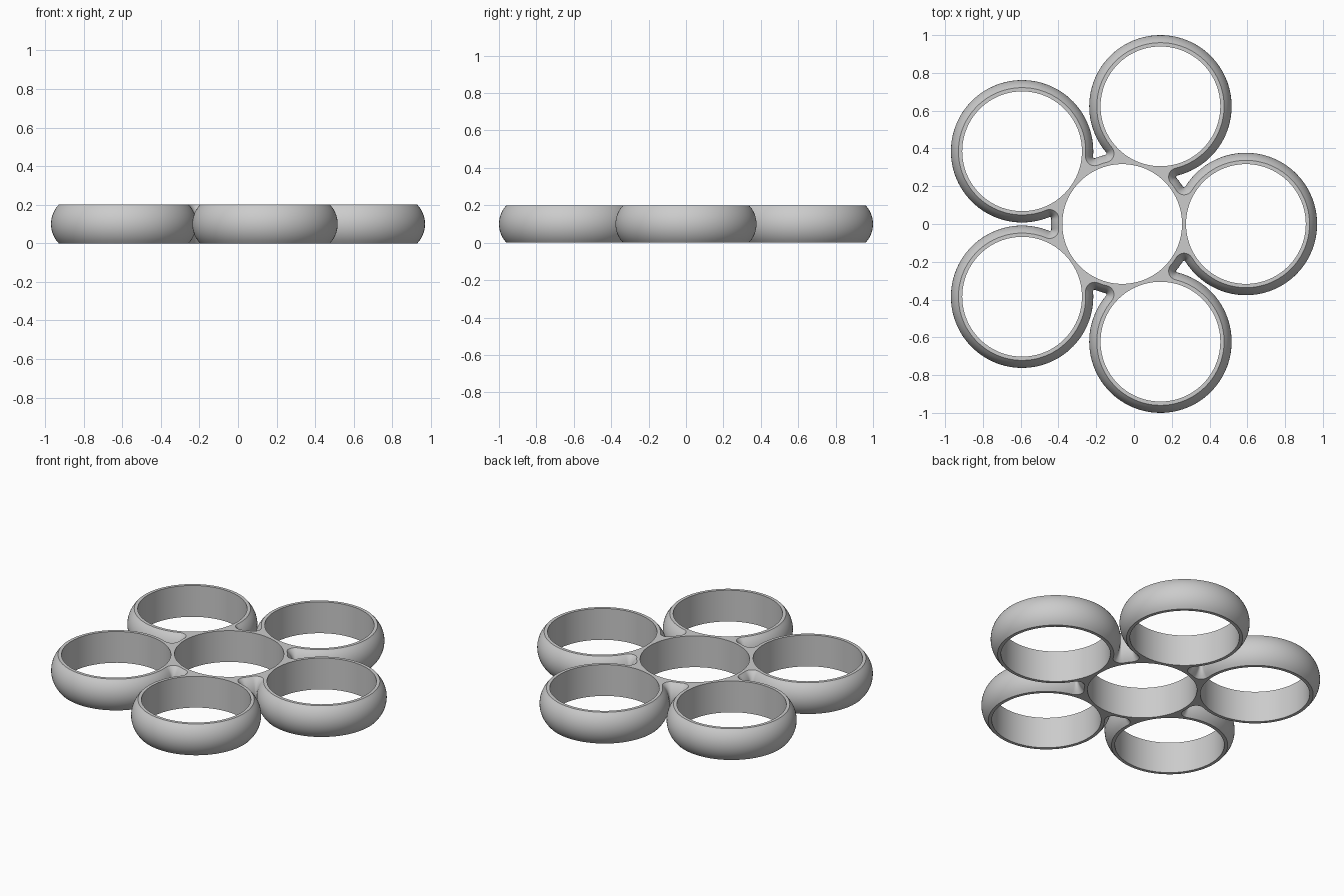
import bpy
import bmesh
from math import sin, cos, tau, pi, sqrt, atan2
from mathutils import Vector

cube = bpy.data.objects.get("Cube")
if cube:
    bpy.data.objects.remove(cube, do_unlink=True)

HEIGHT = 0.2
LOBES = 5
REACH = 0.655        # hub centre to lobe centre
HOLE = 0.317         # bore radius
RIM = 0.337          # radius of the flat rim edge
BULGE = 0.04         # how far the side swells at mid height
FILLET = 0.385       # distance from ring centres to fillet centres
HUB = Vector((-0.0625, 0))
RINGS = 14

grey = bpy.data.materials.new("grey_plastic")
grey.use_nodes = True
colour = (0.6, 0.6, 0.6, 1)
grey.diffuse_color = colour
grey.node_tree.nodes["Principled BSDF"].inputs["Base Color"].default_value = colour


def polar(angle, radius=1):
    return Vector((cos(angle), sin(angle))) * radius


def lobe_centre(i):
    return HUB + polar(tau * i / LOBES, REACH)


def arc(centre, start, end, steps, convex):
    """Outline points as (centre, direction, convex), without the last point."""
    return [(centre, polar(start + (end - start) * k / steps), convex)
            for k in range(steps)]


# Outline: lobe arc, fillet, hub arc, fillet, repeated round the hub
tip = atan2(sqrt(FILLET ** 2 - (REACH / 2) ** 2), REACH / 2)
pitch = tau / LOBES
outline = []
for i in range(LOBES):
    a = i * pitch
    left_fillet = HUB + polar(a + tip, FILLET)
    right_fillet = HUB + polar(a + pitch - tip, FILLET)
    outline += arc(lobe_centre(i), a - pi + tip, a + pi - tip, 80, True)
    outline += arc(left_fillet, a - tip, a + tip - pi, 12, False)
    outline += arc(HUB, a + tip, a + pitch - tip, 6, True)
    outline += arc(right_fillet, a + pitch - tip + pi, a + pitch + tip, 12, False)


def outline_point(item, radius, z):
    centre, direction, convex = item
    size = radius if convex else FILLET - radius
    p = centre + direction * size
    return (p.x, p.y, z)


# Solid body with rounded sides
bm = bmesh.new()
half = HEIGHT / 2
round_r = (half ** 2 + BULGE ** 2) / (2 * BULGE)
levels = []
for k in range(RINGS + 1):
    z = HEIGHT * k / RINGS
    radius = RIM + BULGE - round_r + sqrt(round_r ** 2 - (z - half) ** 2)
    levels.append([bm.verts.new(outline_point(p, radius, z)) for p in outline])
n = len(outline)
for low, high in zip(levels, levels[1:]):
    for j in range(n):
        m = (j + 1) % n
        bm.faces.new((low[j], low[m], high[m], high[j]))
bm.faces.new(levels[0][::-1])
bm.faces.new(levels[-1])
bmesh.ops.recalc_face_normals(bm, faces=bm.faces)
mesh = bpy.data.meshes.new("ring_body")
bm.to_mesh(mesh)
bm.free()
mesh.materials.append(grey)
body = bpy.data.objects.new("ring_body", mesh)
bpy.context.collection.objects.link(body)

# Bores through the hub and each lobe
bm = bmesh.new()
for c in [HUB] + [lobe_centre(i) for i in range(LOBES)]:
    made = bmesh.ops.create_cone(bm, cap_ends=True, segments=96, radius1=HOLE,
                                 radius2=HOLE, depth=HEIGHT * 2)
    bmesh.ops.translate(bm, verts=made["verts"], vec=(c.x, c.y, half))
mesh = bpy.data.meshes.new("bore_cutter")
bm.to_mesh(mesh)
bm.free()
mesh.materials.append(grey)
cutter = bpy.data.objects.new("bore_cutter", mesh)
cutter.hide_render = True
bpy.context.collection.objects.link(cutter)

cut = body.modifiers.new("bores", "BOOLEAN")
cut.operation = "DIFFERENCE"
cut.solver = "EXACT"
cut.object = cutter
bpy.ops.object.select_all(action="DESELECT")
bpy.context.view_layer.objects.active = body
body.select_set(True)
bpy.ops.object.modifier_apply(modifier=cut.name)
bpy.data.objects.remove(cutter, do_unlink=True)
bpy.ops.object.shade_smooth_by_angle()
